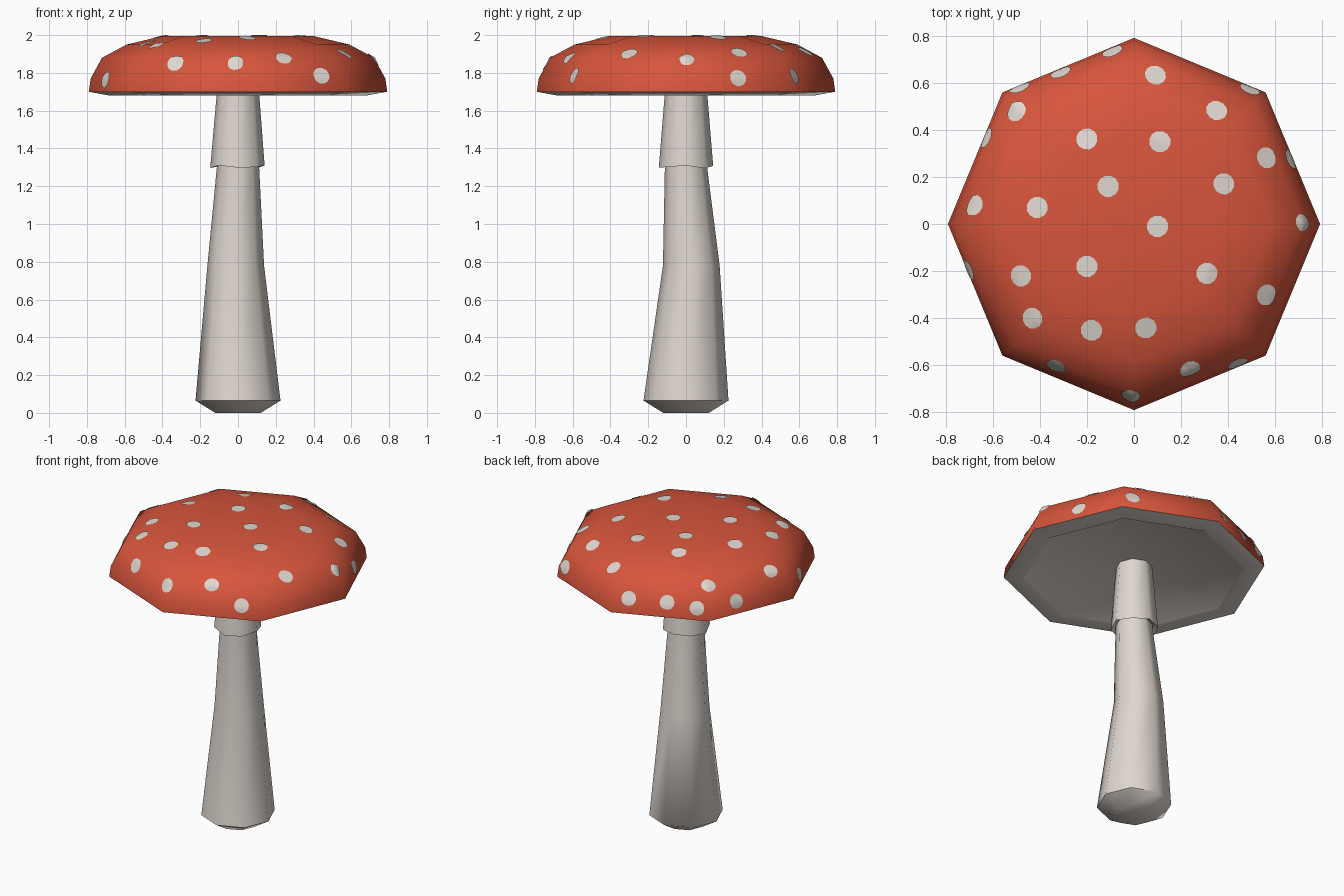
import bpy, math
from mathutils import Vector
from mathutils.bvhtree import BVHTree

if "Cube" in bpy.data.objects:
    bpy.data.objects.remove(bpy.data.objects["Cube"])

N = 8  # sides of cap and stem


def material(name, rgb):
    m = bpy.data.materials.new(name)
    m.diffuse_color = (*rgb, 1)
    m.use_nodes = True
    m.node_tree.nodes["Principled BSDF"].inputs["Base Color"].default_value = m.diffuse_color
    return m


red = material("cap red", (0.68, 0.091, 0.045))
cream = material("cream", (0.74, 0.68, 0.63))


def add_object(name, verts, faces, mat, angle=None):
    me = bpy.data.meshes.new(name)
    me.from_pydata(verts, [], faces)
    me.materials.append(mat)
    ob = bpy.data.objects.new(name, me)
    bpy.context.collection.objects.link(ob)
    if angle:
        bpy.ops.object.select_all(action='DESELECT')
        ob.select_set(True)
        bpy.context.view_layer.objects.active = ob
        bpy.ops.object.shade_smooth_by_angle(angle=math.radians(angle))
    return ob


def loft(name, rings, mat, cap_first=False, cap_last=False, angle=60):
    """Octagonal rings (cx, cy, radius, z, wave) listed bottom to top outside."""
    verts, faces = [], []
    for cx, cy, r, z, wave in rings:
        for i in range(N):
            a = 2 * math.pi * i / N
            verts.append((cx + r * math.cos(a), cy + r * math.sin(a),
                          z + wave * math.cos(3 * a + 0.6)))
    for k in range(len(rings) - 1):
        for i in range(N):
            j = (i + 1) % N
            faces.append((k * N + i, k * N + j, (k + 1) * N + j, (k + 1) * N + i))
    if cap_first:
        faces.append(tuple(reversed(range(N))))
    if cap_last:
        faces.append(tuple(range(len(verts) - N, len(verts))))
    return add_object(name, verts, faces, mat, angle)


# Cap dome
cap = loft("cap", [(0, 0, r, z, 0) for r, z in
                   [(0.79, 1.70), (0.78, 1.77), (0.72, 1.88), (0.59, 1.95), (0.40, 1.995)]],
           red, cap_last=True)

# Underside with a thin lip, rising to the stem
loft("gills", [(0, 0, r, z, 0) for r, z in
               [(0.09, 1.73), (0.66, 1.69), (0.68, 1.68), (0.79, 1.70)]], cream)

# Stem with a slight bend
loft("stem", [(0, 0, 0.12, 0, 0), (0, 0, 0.225, 0.065, 0), (-0.012, 0.028, 0.15, 0.78, 0),
              (0, 0, 0.112, 1.30, 0), (0, 0, 0.10, 1.74, 0)],
     cream, cap_first=True)

# Skirt around the upper stem, with a wavy hem
loft("skirt", [(0, 0, 0.105, 1.33, 0), (-0.003, 0, 0.144, 1.303, 0.008),
               (0, 0, 0.109, 1.73, 0)], cream)

# Spots: thin patches laid on the cap surface
spots = [(0.09, 0.63), (-0.09, 0.73), (-0.31, 0.64), (-0.485, 0.577), (-0.5, 0.48),
         (-0.625, 0.365), (-0.2, 0.36), (0.11, 0.35), (0.35, 0.48), (0.49, 0.57),
         (0.56, 0.28), (0.665, 0.275), (0.38, 0.17), (-0.11, 0.16), (-0.41, 0.07),
         (-0.68, 0.08), (0.10, -0.01), (0.72, 0.0), (-0.2, -0.18), (0.31, -0.21),
         (0.56, -0.3), (-0.48, -0.22), (-0.70, -0.195), (-0.43, -0.4), (-0.18, -0.45),
         (0.05, -0.44), (-0.33, -0.6), (0.24, -0.62), (0.44, -0.59), (-0.01, -0.73)]
tree = BVHTree.FromPolygons([v.co.copy() for v in cap.data.vertices],
                            [tuple(p.vertices) for p in cap.data.polygons])
verts, faces = [], []
SIDES, RADIUS, LIFT = 12, 0.046, 0.005
for x, y in spots:
    hit, nor, _, _ = tree.ray_cast(Vector((x, y, 3)), Vector((0, 0, -1)))
    if hit is None:
        hit, nor, _, _ = tree.find_nearest(Vector((x, y, 1.77)))
    u = nor.orthogonal().normalized()
    w = nor.cross(u)
    base = len(verts)
    verts.append(hit + nor * LIFT)
    for ring in (0.5, 1.0):
        for i in range(SIDES):
            a = 2 * math.pi * i / SIDES
            p = hit + (u * math.cos(a) + w * math.sin(a)) * RADIUS * ring
            q, qn, _, _ = tree.find_nearest(p)
            verts.append(q + qn * LIFT)
    for i in range(SIDES):
        j = (i + 1) % SIDES
        a, b = base + 1 + i, base + 1 + j
        faces += [(base, a, b), (a, a + SIDES, b + SIDES, b)]
add_object("cap_spots", verts, faces, cream, 60)
